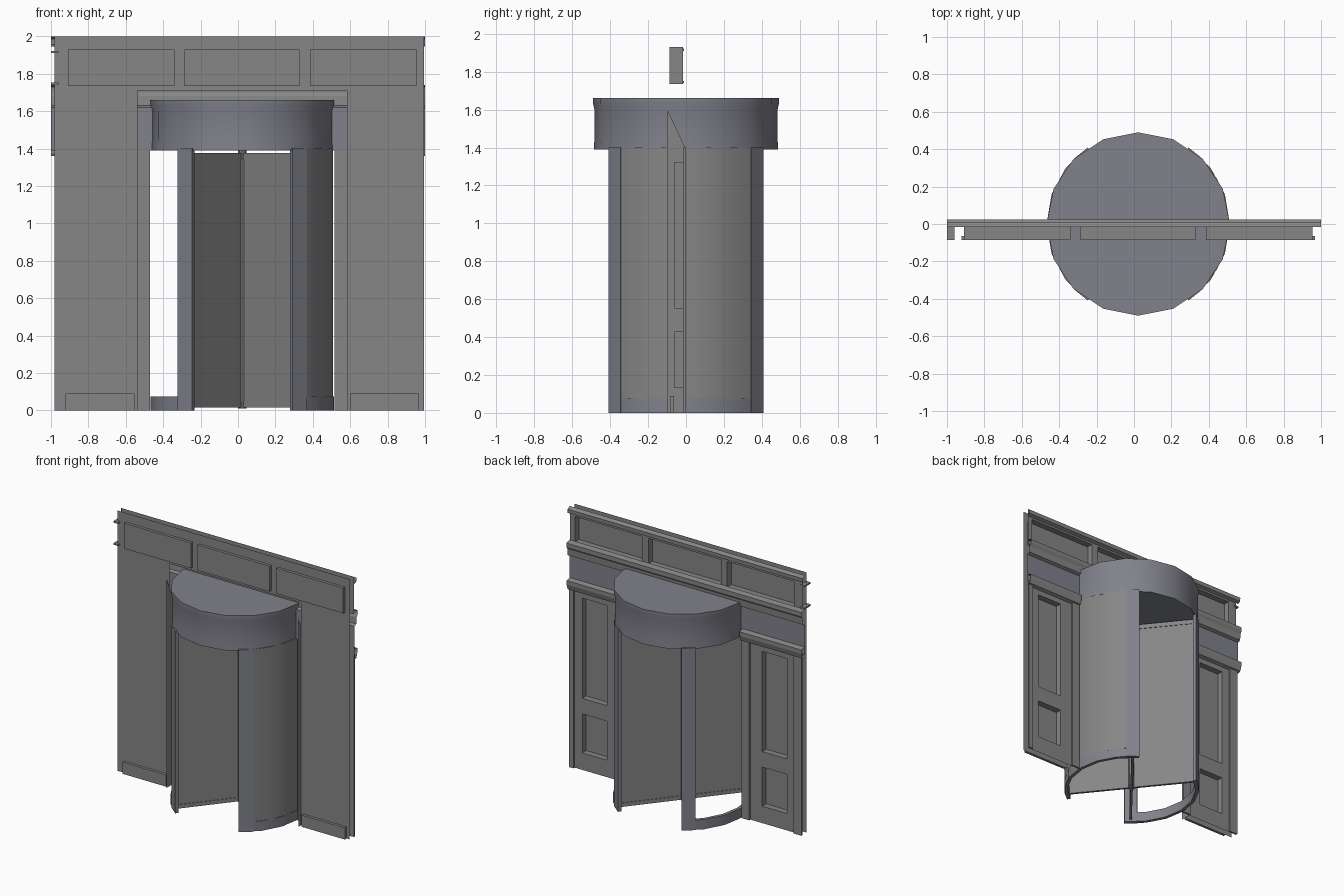
import bpy, bmesh, math

if "Cube" in bpy.data.objects:
    bpy.data.objects.remove(bpy.data.objects["Cube"])

CX = 0.0225          # axis of the revolving door
X0, X1 = -0.98, 0.995
OPEN, CASE = 0.4925, 0.56   # half widths of the drum opening and its casing
FRONT = -0.064       # front sheet of the wall


def material(name, *rgb):
    m = bpy.data.materials.new(name)
    m.diffuse_color = (*rgb, 1)
    m.use_nodes = True
    m.node_tree.nodes["Principled BSDF"].inputs["Base Color"].default_value = m.diffuse_color
    return m


blue = material("blue_grey_metal", 0.218, 0.222, 0.258)
grey = material("dark_grey_paint", 0.24, 0.24, 0.24)


def finish(name, bm, mat=grey, smooth=False):
    bmesh.ops.remove_doubles(bm, verts=bm.verts, dist=1e-5)
    bmesh.ops.recalc_face_normals(bm, faces=bm.faces)
    me = bpy.data.meshes.new(name)
    bm.to_mesh(me)
    bm.free()
    me.materials.append(mat)
    ob = bpy.data.objects.new(name, me)
    bpy.context.collection.objects.link(ob)
    if smooth:
        bpy.ops.object.select_all(action='DESELECT')
        ob.select_set(True)
        bpy.context.view_layer.objects.active = ob
        bpy.ops.object.shade_smooth_by_angle(angle=math.radians(35))
    return ob


def quad(bm, *pts):
    bm.faces.new([bm.verts.new(p) for p in pts])


def box(name, x0, x1, y0, y1, z0, z1, mat=grey):
    bm = bmesh.new()
    bmesh.ops.create_cube(bm, size=1)
    for v in bm.verts:
        v.co = ((x0 + x1) / 2 + v.co.x * (x1 - x0),
                (y0 + y1) / 2 + v.co.y * (y1 - y0),
                (z0 + z1) / 2 + v.co.z * (z1 - z0))
    return finish(name, bm, mat)


def sheet(name, xs, zs, y, recessed=(), depth=0, mat=grey):
    """Wall sheet on a grid; the listed cells are pushed in as panels."""
    bm = bmesh.new()
    for i, (a, b) in enumerate(zip(xs, xs[1:])):
        for k, (c, d) in enumerate(zip(zs, zs[1:])):
            inside = (i, k) in recessed
            q = y + depth if inside else y
            quad(bm, (a, q, c), (a, q, d), (b, q, d), (b, q, c))
            if inside:
                ring = [(a, c), (b, c), (b, d), (a, d)]
                for (p, r), (s, t) in zip(ring, ring[1:] + ring[:1]):
                    quad(bm, (p, y, r), (s, y, t), (s, q, t), (p, q, r))
    return finish(name, bm, mat)


def moulding(name, x0, x1, profile, mat=grey):
    """Open-ended strip of (y, z) profile points run along x."""
    bm = bmesh.new()
    for (y, z), (v, w) in zip(profile, profile[1:]):
        quad(bm, (x0, y, z), (x0, v, w), (x1, v, w), (x1, y, z))
    return finish(name, bm, mat)


def arc(name, a0, a1, z0, z1, r0, r1, segs, mat=grey):
    """Curved solid strip around the door axis, angles in degrees."""
    bm = bmesh.new()
    rings = []
    for i in range(segs + 1):
        t = math.radians(a0 + (a1 - a0) * i / segs)
        rings.append([bm.verts.new((CX + r * math.cos(t), r * math.sin(t), z))
                      for r, z in ((r0, z0), (r1, z0), (r1, z1), (r0, z1))])
    for p, q in zip(rings, rings[1:]):
        for j in range(4):
            bm.faces.new((p[j], p[(j + 1) % 4], q[(j + 1) % 4], q[j]))
    bm.faces.new(rings[0])
    bm.faces.new(rings[-1][::-1])
    return finish(name, bm, mat, smooth=True)


# Upper wall: panels sunk from the back poke slightly through the front sheet
sheet("upper_wall", [X0, -0.91, -0.34, -0.285, 0.33, 0.385, 0.955, X1],
      [1.71, 1.735, 1.93, 2.0], -0.015, {(1, 1), (3, 1), (5, 1)}, -0.071)
sheet("front_head", [X0, X1], [1.71, 2.0], FRONT)

# Mouldings on the back of the wall
moulding("top_cornice", -1, 1, [(-0.015, 1.945), (0.008, 1.955), (0.01, 1.985), (-0.015, 2.0)])
moulding("upper_moulding", -1, 1,
         [(-0.015, 1.62), (0.008, 1.63), (0.012, 1.68), (0.025, 1.70), (0.025, 1.73), (-0.015, 1.74)])

for side, s, end in (("left", -1, X0), ("right", 1, X1)):
    inner, case = CX + s * OPEN, CX + s * CASE
    tip = s * 1.0
    sheet(side + "_front_wall", sorted((case, end)), [0, 1.71], FRONT)
    box(side + "_front_baseboard", *sorted((CX + s * 0.575, CX + s * 0.945)),
        -0.085, FRONT, 0, 0.09)
    # reveal with a pointed top
    bm = bmesh.new()
    quad(bm, (case, -0.098, 0), (case, 0, 0), (case, 0, 1.39), (case, -0.098, 1.60))
    finish(side + "_jamb", bm)
    # back sheet with tall and short recessed panels
    xs = sorted((case, CX + s * 0.66, CX + s * 0.87, end))
    sheet(side + "_back_wall", xs, [0, 0.13, 0.43, 0.55, 1.32, 1.40],
          -0.015, {(1, 1), (1, 3)}, -0.048)
    # slim raised strips at both edges of the panelled pier
    box(side + "_casing", *sorted((inner, case)), -0.015, 0.0, 0, 1.40)
    box(side + "_edge_strip", *sorted((CX + s * 0.935, end)), -0.015, 0.0, 0, 1.40)
    # frieze band and the moulding under it
    sheet(side + "_frieze", sorted((CX + s * 0.46, tip)), [1.39, 1.62], -0.015, mat=blue)
    moulding(side + "_lower_moulding", *sorted((inner, tip)),
             [(-0.015, 1.36), (0.01, 1.37), (0.022, 1.41), (0.022, 1.44), (-0.015, 1.45)])

# Small moulding returns at the left end of the panels
for z in (1.74, 1.91):
    box("left_return", -1, -0.96, -0.085, -0.01, z, z + 0.012)

# Drum canopy: revolved profile
profile = [(0.462, 1.39), (0.486, 1.39), (0.483, 1.45), (0.483, 1.60), (0.49, 1.63), (0.49, 1.66)]
bm = bmesh.new()
N = 16
rings = [[bm.verts.new((CX + r * math.cos(2 * math.pi * i / N),
                        r * math.sin(2 * math.pi * i / N), z)) for i in range(N)]
         for r, z in profile]
for p, q in zip(rings, rings[1:]):
    for i in range(N):
        bm.faces.new((p[i], p[(i + 1) % N], q[(i + 1) % N], q[i]))
bm.faces.new(rings[-1])
bm.faces.new(rings[0][::-1])
finish("drum_canopy", bm, blue, smooth=True)

# Curved side enclosures: posts and sills both sides, infill on the right only
for side, mid, first, last in (("right", 0, "front", "back"), ("left", 180, "back", "front")):
    arc(f"{side}_sill", mid - 56.6, mid + 56.6, 0, 0.075, 0.465, 0.49, 6, blue)
    arc(f"{side}_{first}_post", mid - 56.6, mid - 45, 0, 1.40, 0.465, 0.49, 1, blue)
    arc(f"{side}_{last}_post", mid + 45, mid + 56.6, 0, 1.40, 0.465, 0.49, 1, blue)
arc("right_curved_panel", -45, 45, 0.07, 1.40, 0.474, 0.486, 6)

# Central shaft
bm = bmesh.new()
bmesh.ops.create_cone(bm, cap_ends=True, segments=8, radius1=0.022, radius2=0.022, depth=1.38)
for v in bm.verts:
    v.co.x += CX
    v.co.z += 0.70
finish("centre_shaft", bm, blue)

# Four door leaves, each a thin pane with a frame
for n, ang in enumerate((51, 129, 231, 309)):
    parts = [box(f"leaf_{n}_pane", 0.02, 0.455, -0.005, 0.005, 0.03, 1.36),
             box(f"leaf_{n}_bottom_rail", 0.02, 0.462, -0.009, 0.009, 0.015, 0.045),
             box(f"leaf_{n}_top_rail", 0.02, 0.462, -0.009, 0.009, 1.34, 1.375),
             box(f"leaf_{n}_outer_stile", 0.445, 0.463, -0.009, 0.009, 0.015, 1.375)]
    for ob in parts:
        ob.location.x = CX
        ob.rotation_euler.z = math.radians(ang)
